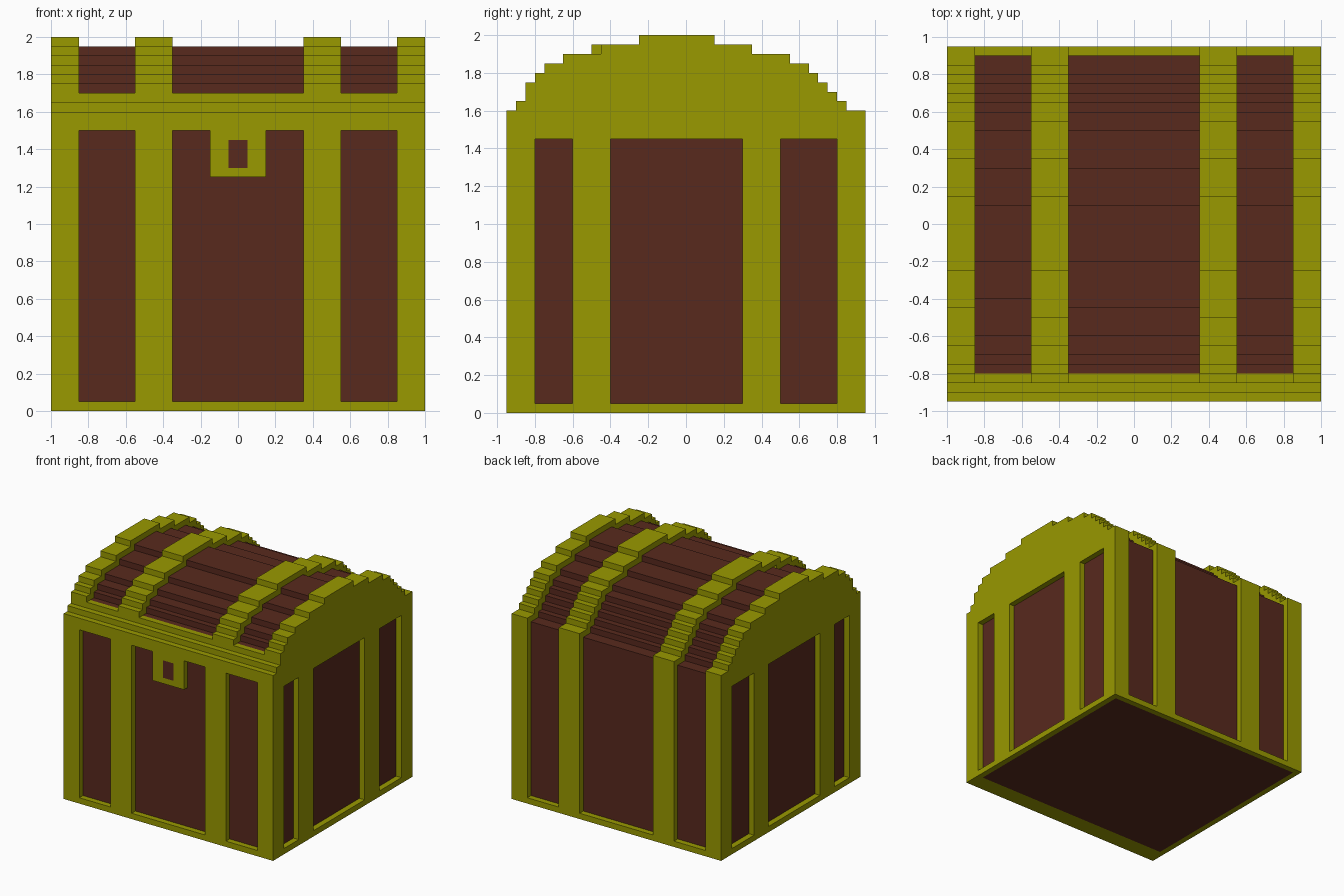
import bpy
import bmesh

old = bpy.data.objects.get("Cube")
if old:
    bpy.data.objects.remove(old, do_unlink=True)

U = 0.05  # block size


def material(name, rgb):
    m = bpy.data.materials.new(name)
    m.use_nodes = True
    m.diffuse_color = (*rgb, 1)
    bsdf = m.node_tree.nodes["Principled BSDF"]
    bsdf.inputs["Base Color"].default_value = (*rgb, 1)
    bsdf.inputs["Roughness"].default_value = 0.8
    return m


GOLD = material("old gold", (0.319, 0.319, 0.0))
WOOD = material("dark wood", (0.098, 0.0225, 0.0125))


def prisms(name, parts, mat):
    """Each part is (yz outline in blocks, x0, x1 in blocks), extruded along x."""
    bm = bmesh.new()
    for pts, x0, x1 in parts:
        face = bm.faces.new([bm.verts.new((x0 * U, y * U, z * U)) for y, z in pts])
        ext = bmesh.ops.extrude_face_region(bm, geom=[face])
        verts = [v for v in ext["geom"] if isinstance(v, bmesh.types.BMVert)]
        bmesh.ops.translate(bm, verts=verts, vec=((x1 - x0) * U, 0, 0))
    bmesh.ops.recalc_face_normals(bm, faces=bm.faces)
    me = bpy.data.meshes.new(name)
    bm.to_mesh(me)
    bm.free()
    me.materials.append(mat)
    ob = bpy.data.objects.new(name, me)
    bpy.context.collection.objects.link(ob)
    return ob


def box(x0, x1, y0, y1, z0, z1):
    return ([(y0, z0), (y1, z0), (y1, z1), (y0, z1)], x0, x1)


# Stepped lid profile: (first block in y, height in blocks)
STEPS = [(-19, 32), (-18, 33), (-17, 35), (-16, 36), (-15, 37), (-13, 38),
         (-10, 39), (-5, 40), (3, 39), (7, 38), (11, 37), (13, 36),
         (14, 35), (15, 34), (16, 33), (17, 32)]
# The end bands rise one block later near the top of the front slope
END_STEPS = [(-9, h) if y == -10 else (y, h) for y, h in STEPS]


def metal(steps):
    return lambda y: [h for start, h in steps if start <= y][-1]


def wood(steps):
    """Height of the wood, one block inside the metal."""
    height = metal(steps)
    return lambda y: min(height(y - 1), height(y), height(y + 1)) - 1


def outline(height, y0, y1, base):
    pts = [(y0, base)]
    level = base
    for y in range(y0, y1):
        if height(y) != level:
            if y > y0:
                pts.append((y, level))
            level = height(y)
            pts.append((y, level))
    return pts + [(y1, level), (y1, base)]


def arch(steps):
    """Metal strip over the lid and down the front and back."""
    return outline(metal(steps), -19, 19, 0) + outline(wood(steps), -18, 18, 0)[::-1]


# Wooden body and lid, with the floor flush with the base rim
middle = outline(wood(STEPS), -18, 18, 1)
ends = outline(wood(END_STEPS), -18, 18, 1)
prisms("wood_body", [(middle, -9, 9), (ends, -19, -9), (ends, 9, 19)], WOOD)
prisms("floor", [box(-19, 19, -16, 18, 0, 1)], WOOD)

# Metal bands arching over the chest
for side, s in (("left", 1), ("right", -1)):
    prisms(f"outer_band_{side}", [(arch(END_STEPS), *sorted((s * 17, s * 20)))], GOLD)
    prisms(f"inner_band_{side}", [(arch(STEPS), *sorted((s * 7, s * 11)))], GOLD)

    # Side wall: gable, posts between the windows and sill
    x0, x1 = sorted((s * 19, s * 20))
    wall = [(outline(wood(END_STEPS), -18, 18, 29), x0, x1),
            box(x0, x1, -18, 18, 0, 1)]
    for y0, y1 in ((-18, -16), (-12, -8), (6, 10), (16, 18)):
        wall.append(box(x0, x1, y0, y1, 1, 29))
    prisms(f"side_frame_{side}", wall, GOLD)

# Stepped metal rim between front panels and lid
rim = [(-19, 30), (-19, 32), (-18, 32), (-18, 33), (-17, 33), (-17, 34),
       (-16, 34), (-16, 30)]
prisms("front_rim", [(rim, -18, 18)], GOLD)

# Rim around the floor at front and back
prisms("base_rim", [box(-19, 19, -19, -16, 0, 1), box(-19, 19, 18, 19, 0, 1)], GOLD)

# Clasp framing a flush keyhole
prisms("clasp", [box(-3, -1, -19, -18, 25, 30), box(1, 3, -19, -18, 25, 30),
                 box(-1, 1, -19, -18, 25, 26), box(-1, 1, -19, -18, 29, 30)], GOLD)
prisms("keyhole", [box(-1, 1, -19, -18, 26, 29)], WOOD)
